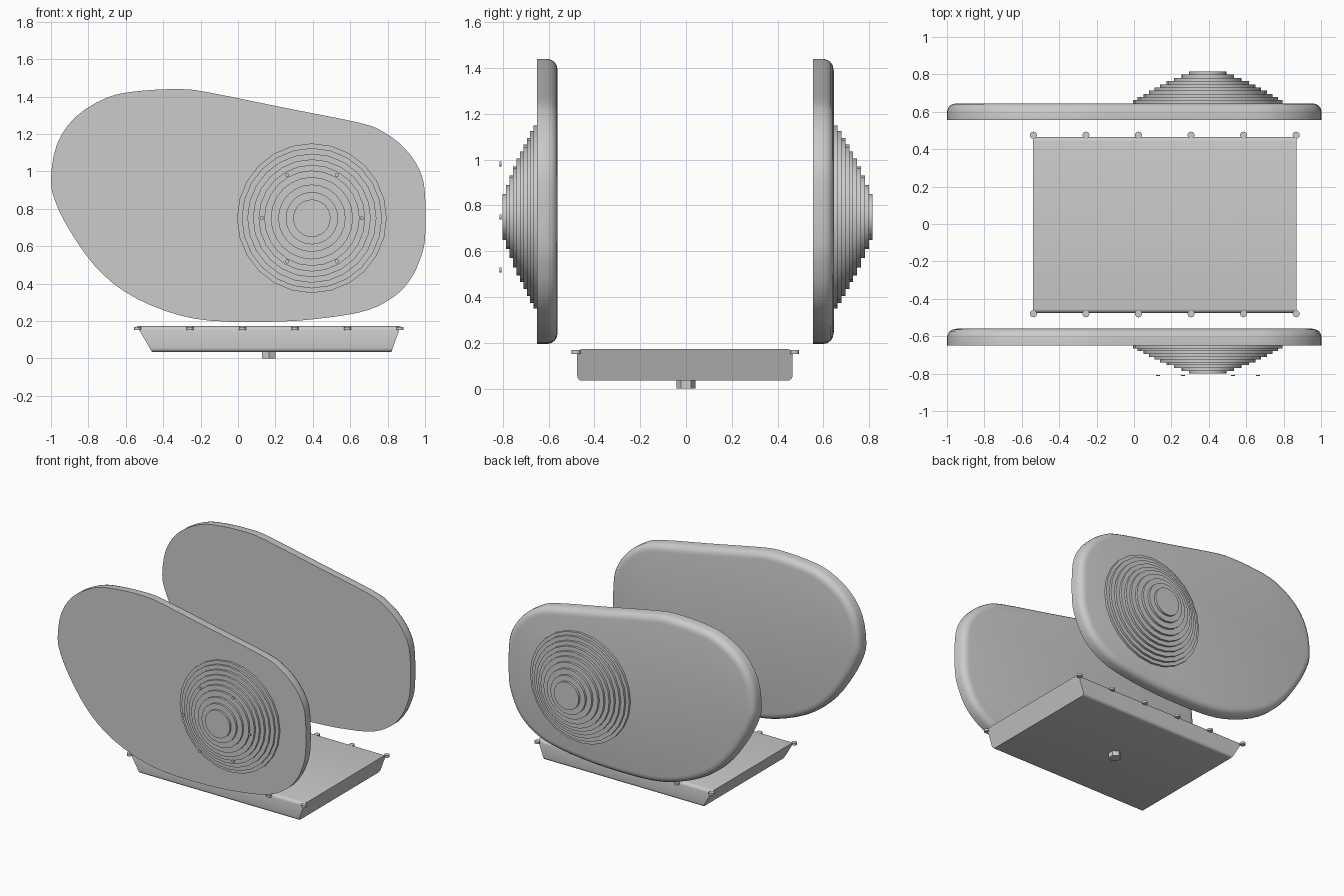
import bpy, bmesh, math
from mathutils import Vector, Matrix

cube = bpy.data.objects.get("Cube")
if cube:
    bpy.data.objects.remove(cube, do_unlink=True)

grey = bpy.data.materials.new("plain_grey")
grey.use_nodes = True
grey.diffuse_color = (0.6, 0.6, 0.6, 1)
grey.node_tree.nodes["Principled BSDF"].inputs["Base Color"].default_value = (0.6, 0.6, 0.6, 1)


def finish(name, bm, angle=None):
    bmesh.ops.recalc_face_normals(bm, faces=bm.faces)
    mesh = bpy.data.meshes.new(name)
    bm.to_mesh(mesh)
    bm.free()
    mesh.materials.append(grey)
    obj = bpy.data.objects.new(name, mesh)
    bpy.context.collection.objects.link(obj)
    if angle:
        bpy.ops.object.select_all(action='DESELECT')
        obj.select_set(True)
        bpy.context.view_layer.objects.active = obj
        bpy.ops.object.shade_smooth_by_angle(angle=math.radians(angle))
    return obj


def loft(name, rings, angle):
    """Skin a list of closed rings and cap both ends."""
    bm = bmesh.new()
    loops = [[bm.verts.new(p) for p in ring] for ring in rings]
    n = len(loops[0])
    for a, b in zip(loops, loops[1:]):
        for i in range(n):
            j = (i + 1) % n
            bm.faces.new((a[i], a[j], b[j], b[i]))
    bm.faces.new(loops[0])
    bm.faces.new(loops[-1])
    return finish(name, bm, angle)


def cylinder(name, centre, radius, depth, sides, axis='Z'):
    bm = bmesh.new()
    turn = Matrix.Rotation(math.pi / 2, 4, 'X') if axis == 'Y' else Matrix()
    bmesh.ops.create_cone(bm, cap_ends=True, segments=sides, radius1=radius, radius2=radius,
                          depth=depth, matrix=Matrix.Translation(centre) @ turn)
    return finish(name, bm, 40)


# Side covers: a smooth egg outline with one rounded rim
outline = [(-1, .95), (-.97, 1.14), (-.87, 1.29), (-.7, 1.395), (-.53, 1.43), (-.31, 1.44),
           (-.16, 1.423), (.25, 1.34), (.65, 1.26), (.78, 1.21), (.89, 1.125), (.97, 1.01),
           (1, .88), (1, .64), (.97, .52), (.92, .42), (.84, .335), (.7, .26), (.49, .22),
           (.22, .197), (-.15, .202), (-.39, .255), (-.61, .36), (-.77, .5), (-.9, .685),
           (-.975, .835)]
pts = [Vector(p) for p in outline]
smooth = []
for i, p1 in enumerate(pts):
    p0, p2, p3 = pts[i - 1], pts[(i + 1) % len(pts)], pts[(i + 2) % len(pts)]
    for t in (0, 1 / 3, 2 / 3):
        smooth.append(0.5 * (2 * p1 + (p2 - p0) * t + (2 * p0 - 5 * p1 + 4 * p2 - p3) * t ** 2
                             + (3 * p1 - p0 - 3 * p2 + p3) * t ** 3))


def cover(name, y):
    rings = []
    for depth, inset in ((0, 0), (.045, 0), (.063, .005), (.077, .015), (.086, .03), (.09, .05)):
        ring = []
        for i, p in enumerate(smooth):
            d = (smooth[(i + 1) % len(smooth)] - smooth[i - 1]).normalized()
            q = p + Vector((d.y, -d.x)) * inset
            ring.append((q.x, y + depth, q.y))
        rings.append(ring)
    return loft(name, rings, 40)


cover("front_cover", -.65)
cover("back_cover", .555)

# Stepped round hubs on the outer faces
radii = (.40, .375, .345, .315, .285, .255, .22, .18, .14, .1)


def hub(name, y, direction, step):
    rings = []
    for k, r in enumerate(radii):
        for d in (k, k + 1):
            rings.append([(.395 + r * math.cos(a), y + direction * step * d, .75 + r * math.sin(a))
                          for a in (i * math.tau / 24 for i in range(24))])
    return loft(name, rings, 40)


hub("front_hub", -.65, -1, .015)
hub("back_hub", .645, 1, .017)

# Small round pins in front of the front hub
for i in range(6):
    a = i * math.pi / 3
    cylinder(f"hub_pin_{i + 1}", (.395 + .267 * math.cos(a), -.81, .75 + .267 * math.sin(a)),
             .011, .008, 10, 'Y')

# Tray with slanted ends and rounded long edges
bm = bmesh.new()
bmesh.ops.create_cube(bm, size=1)
for v in bm.verts:
    top = v.co.z > 0
    v.co.x = (.87 if top else .82) if v.co.x > 0 else (-.54 if top else -.46)
    v.co.y = .465 if v.co.y > 0 else -.475
    v.co.z = .173 if top else .035
long_edges = [e for e in bm.edges if abs(e.verts[0].co.x - e.verts[1].co.x) > 1]
bmesh.ops.bevel(bm, geom=long_edges, offset=.022, segments=4, profile=.5, affect='EDGES')
finish("tray", bm, 35)

# Bolts along both tray rims
for side, y in (("front", -.48), ("back", .475)):
    for i in range(6):
        cylinder(f"{side}_bolt_{i + 1}", (-.538 + .281 * i, y, .16), .019, .016, 12)

# Hexagonal drain plug under the tray
cylinder("drain_plug", (.165, 0, .02), .042, .04, 6)
